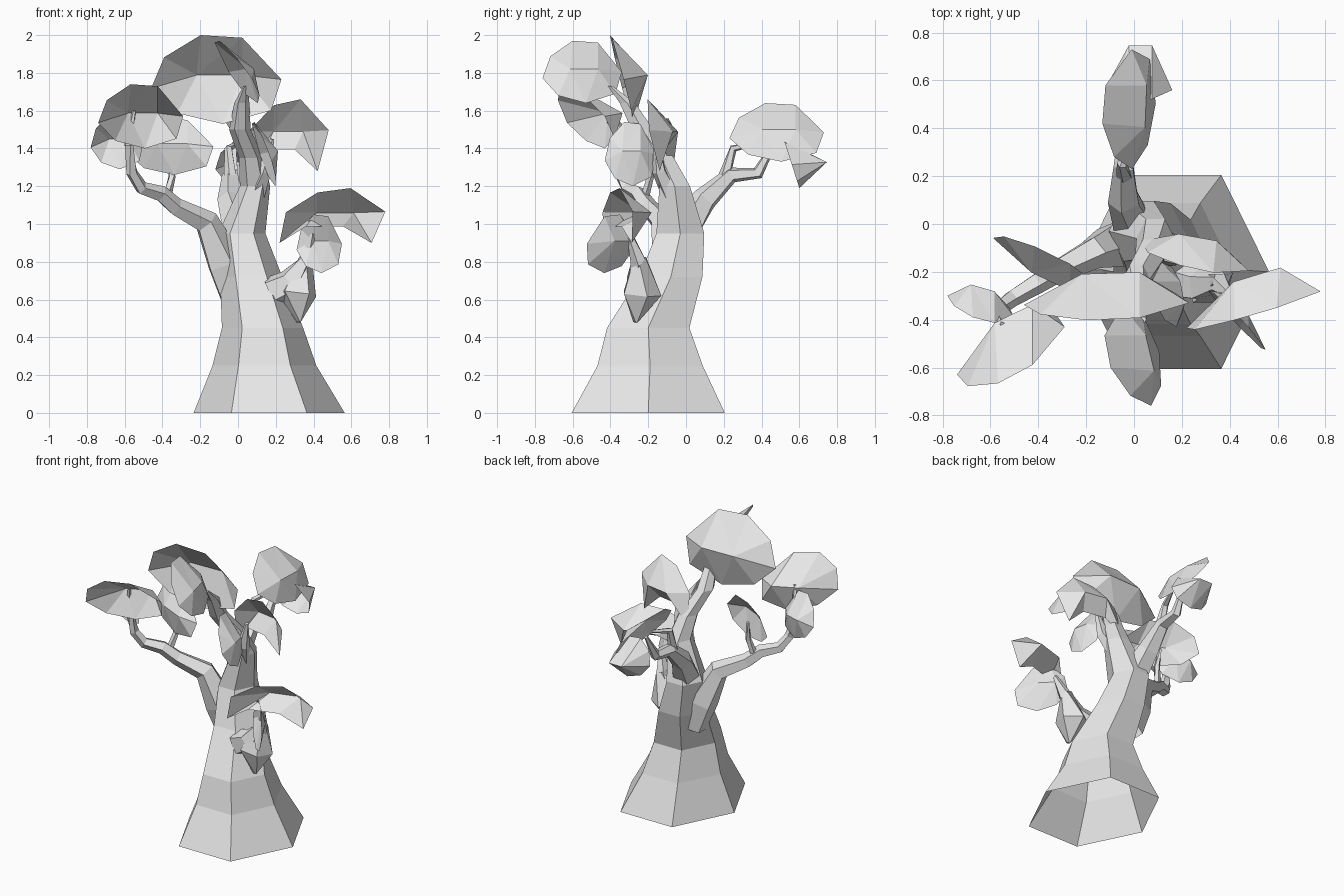
import bpy
import bmesh
import math
from mathutils import Vector

cube = bpy.data.objects.get("Cube")
if cube:
    bpy.data.objects.remove(cube, do_unlink=True)

# Single pale colour for the whole tree
pale = bpy.data.materials.new("pale_grey")
pale.use_nodes = True
colour = (0.8, 0.8, 0.8, 1.0)
pale.diffuse_color = colour
pale.node_tree.nodes["Principled BSDF"].inputs["Base Color"].default_value = colour


def finish(name, bm):
    """Turn a bmesh into a flat shaded object."""
    mesh = bpy.data.meshes.new(name)
    bm.to_mesh(mesh)
    bm.free()
    mesh.materials.append(pale)
    obj = bpy.data.objects.new(name, mesh)
    bpy.context.collection.objects.link(obj)
    return obj


def tube(name, path, sides=5, level_rings=False, squash=1.0):
    """Tapered limb through (x, y, z, radius) points; its base stays open."""
    bm = bmesh.new()
    centres = [Vector(point[:3]) for point in path]
    rings = []
    for i, centre in enumerate(centres):
        ahead = centres[min(i + 1, len(path) - 1)]
        behind = centres[max(i - 1, 0)]
        turn = (ahead - behind).to_track_quat("Z", "Y")
        ring = []
        for k in range(sides):
            angle = math.tau * k / sides
            offset = Vector((math.cos(angle), math.sin(angle) * squash, 0)) * path[i][3]
            if not level_rings:
                offset = turn @ offset
            ring.append(bm.verts.new(centre + offset))
        rings.append(ring)
    for low, high in zip(rings, rings[1:]):
        for k in range(sides):
            n = (k + 1) % sides
            bm.faces.new((low[k], low[n], high[n], high[k]))
    bm.faces.new(rings[-1])
    bmesh.ops.recalc_face_normals(bm, faces=bm.faces)
    return finish(name, bm)


# Outlines in a unit square: a full rounded leaf and an arched canopy leaf
ROUND = [(0, .4), (.1, .75), (.38, 1), (.7, .97), (1, .5), (.92, .15), (.55, 0), (.2, .12)]
ARCH = [(0, 0), (.06, .56), (.36, .92), (.67, 1), (1, .57), (.87, 0), (.6, .3), (.25, .3)]


def leaf(name, outline, axis, span, heights, depth, lean, bulge):
    """Cupped sheet in the xz or yz plane; lean tilts depth along width and height."""
    bm = bmesh.new()

    def place(u, v, extra):
        along = span[0] + (span[1] - span[0]) * u
        z = heights[0] + (heights[1] - heights[0]) * v
        d = depth + lean[0] * (u - .5) + lean[1] * (v - .5) + extra
        return bm.verts.new((along, d, z) if axis == "x" else (d, along, z))

    rim = [place(u, v, 0) for u, v in outline]
    left, right = place(.35, .55, bulge), place(.7, .55, bulge)
    for hub, order in ((left, (6, 7, 0, 1, 2, 3)), (right, (3, 4, 5, 6))):
        for a, b in zip(order, order[1:]):
            bm.faces.new((rim[a], rim[b], hub))
    bm.faces.new((rim[3], right, left))
    bm.faces.new((rim[6], left, right))
    bmesh.ops.recalc_face_normals(bm, faces=bm.faces)
    return finish(name, bm)


# Trunk with a six sided flared foot, bending forward to its tip
tube("trunk", [
    (.165, -.2, 0, .4), (.14, -.19, .25, .275), (.13, -.2, .45, .215),
    (.07, -.08, .72, .165), (.02, -.03, .95, .125), (.09, -.06, 1.2, .08),
    (.07, -.13, 1.35, .065), (.01, -.23, 1.5, .057), (.02, -.31, 1.64, .04),
    (.04, -.4, 1.73, .012)], sides=6, level_rings=True, squash=1.17)

# Branches
tube("right_branch", [
    (-.02, -.06, .6, .08), (-.07, -.08, .79, .105), (-.17, -.12, 1.01, .07),
    (-.33, -.2, 1.09, .05), (-.41, -.25, 1.16, .045), (-.51, -.31, 1.19, .037),
    (-.56, -.35, 1.27, .032), (-.58, -.38, 1.42, .025), (-.55, -.42, 1.6, .01)])
tube("back_branch", [
    (0, 0, .98, .09), (-.04, .1, 1.13, .07), (-.04, .24, 1.26, .045),
    (-.03, .38, 1.27, .035), (-.02, .47, 1.43, .012)])
tube("back_twig", [(-.04, .2, 1.24, .035), (-.05, .25, 1.4, .022), (0, .38, 1.43, .01)])
tube("low_branch", [
    (.18, -.23, .64, .09), (.28, -.25, .69, .08), (.36, -.25, .8, .045),
    (.4, -.3, .95, .015)])
tube("low_branch_spur", [(.36, -.24, .82, .035), (.31, -.24, .63, .11), (.32, -.27, .48, .012)])
tube("left_branch", [(.09, -.07, 1.15, .06), (.14, -.14, 1.28, .04), (.18, -.16, 1.45, .012)])
tube("right_twig", [(-.38, -.22, 1.13, .025), (-.35, -.19, 1.25, .02), (-.36, -.17, 1.38, .01)])

# Leaves, grouped by the limb that carries them
leaf("top_leaf", ROUND, "x", (-.46, .23), (1.53, 2), -.34, (.02, -.12), .14)
leaf("top_front_leaf", ROUND, "y", (-.76, -.34), (1.64, 1.97), 0, (-.1, -.22), .08)
leaf("right_leaf", ROUND, "x", (-.74, -.29), (1.4, 1.74), -.54, (.22, -.2), .17)
leaf("right_outer_leaf", ROUND, "x", (-.78, -.5), (1.29, 1.58), -.35, (-.08, -.1), .09)
leaf("right_inner_leaf", ROUND, "x", (-.59, -.13), (1.26, 1.56), -.16, (-.22, .08), -.08)
leaf("left_leaf", ARCH, "x", (.03, .48), (1.28, 1.66), -.15, (-.08, -.08), .1)
leaf("left_front_leaf", ROUND, "y", (-.43, -.16), (1.2, 1.54), .14, (-.05, -.12), .07)
leaf("low_leaf", ARCH, "x", (.22, .78), (.9, 1.19), -.365, (.17, -.03), .15)
leaf("low_front_leaf", ROUND, "x", (.31, .55), (.74, 1.05), -.4, (-.25, .04), .07)
leaf("back_leaf", ROUND, "y", (.23, .73), (1.33, 1.64), -.02, (.02, -.22), .08)
leaf("back_outer_leaf", ROUND, "x", (-.12, .16), (1.19, 1.44), .56, (0, -.08), .19)
